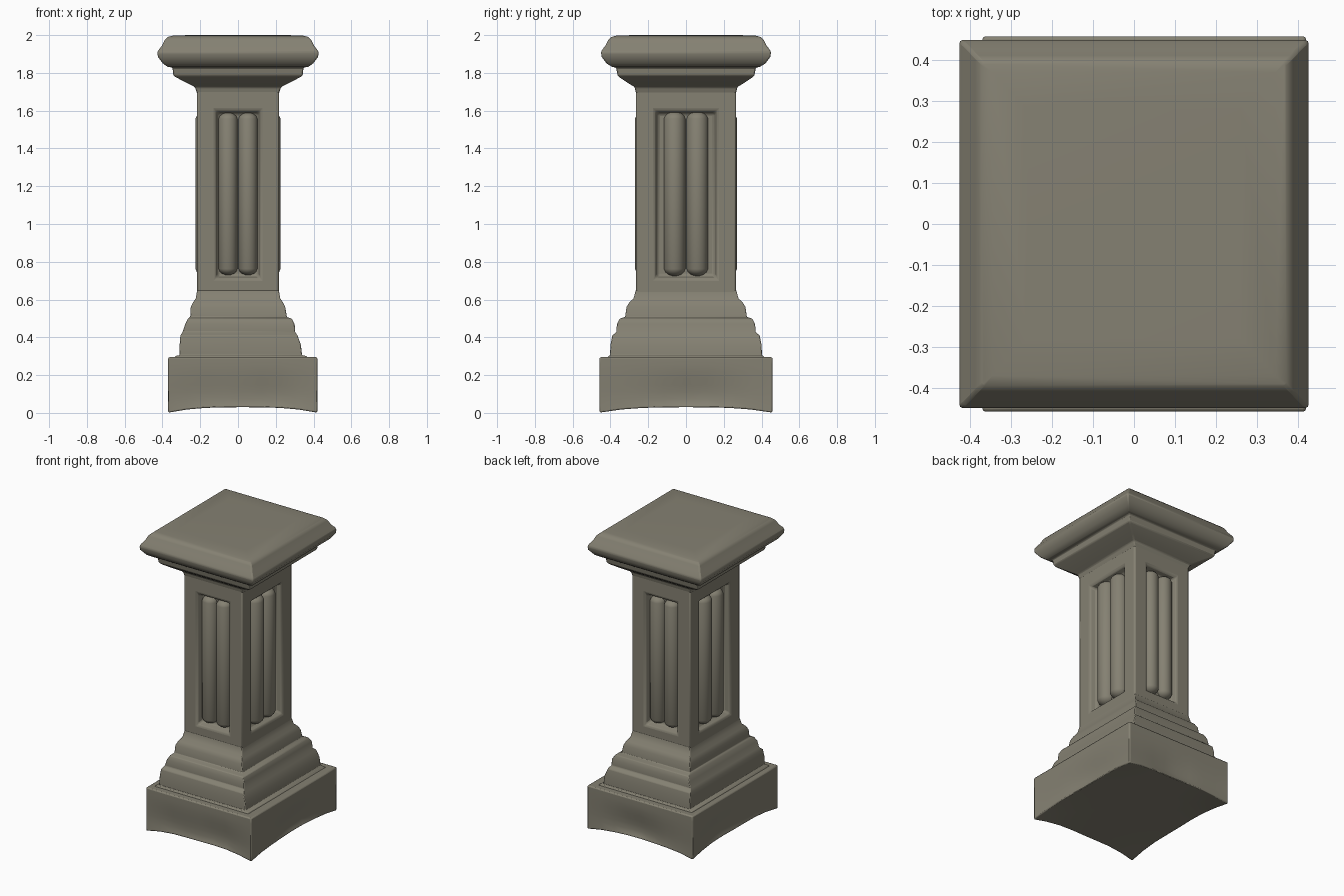
import bpy, bmesh
from math import sin
from mathutils import Vector

cube = bpy.data.objects.get("Cube")
if cube:
    bpy.data.objects.remove(cube, do_unlink=True)

stone = bpy.data.materials.new("weathered_stone")
stone.use_nodes = True
COLOUR = (0.235, 0.22, 0.17, 1)
stone.diffuse_color = COLOUR
stone.node_tree.nodes["Principled BSDF"].inputs["Base Color"].default_value = COLOUR


def finish(bm, name, bevel=0.0, limit=0.6, smooth=0.6):
    """Turn a bmesh into a stone object with softened edges."""
    bmesh.ops.recalc_face_normals(bm, faces=bm.faces)
    mesh = bpy.data.meshes.new(name)
    bm.to_mesh(mesh)
    bm.free()
    mesh.materials.append(stone)
    ob = bpy.data.objects.new(name, mesh)
    bpy.context.collection.objects.link(ob)
    if bevel:
        mod = ob.modifiers.new("soft_edges", "BEVEL")
        mod.width, mod.segments = bevel, 2
        mod.limit_method, mod.angle_limit = "ANGLE", limit
    bpy.ops.object.select_all(action="DESELECT")
    ob.select_set(True)
    bpy.context.view_layer.objects.active = ob
    bpy.ops.object.shade_smooth_by_angle(angle=smooth)
    return ob


def loft(bm, rings):
    """Stack rectangles (z, half width, half depth, x offset) into a closed solid."""
    loops = [[bm.verts.new((cx + sx * hx, sy * hy, z))
              for sx, sy in ((-1, -1), (1, -1), (1, 1), (-1, 1))]
             for z, hx, hy, cx in rings]
    for a, b in zip(loops, loops[1:]):
        for i in range(4):
            j = (i + 1) % 4
            bm.faces.new((a[i], a[j], b[j], b[i]))
    bm.faces.new(loops[0][::-1])
    bm.faces.new(loops[-1])


# Plinth: block worn hollow along its sides and underside
PX, PY, PH = 0.395, 0.458, 0.295
bm = bmesh.new()
bmesh.ops.create_cube(bm, size=2)
bmesh.ops.subdivide_edges(bm, edges=bm.edges[:], cuts=7, use_grid_fill=True)
for v in bm.verts:
    u, w, t = v.co
    x, y, z = u * PX, w * PY, (t + 1) / 2 * PH
    low = max(0, 1 - abs(t + 0.4))
    if abs(u) > 0.99:
        x -= u * 0.022 * (1 - w * w) * low * (1 + 0.4 * sin(5 * w + u))
    if abs(w) > 0.99:
        y -= w * 0.022 * (1 - u * u) * low * (1 + 0.4 * sin(5 * u + w))
    if t < -0.99:
        z = 0.03 * (1 - abs(u * w) ** 3)
    v.co = (x + 0.025, y, z)
finish(bm, "plinth", 0.022, 0.9, 0.7)

# Stepped base moulding
bm = bmesh.new()
loft(bm, [(0.27, 0.37, 0.43, 0.02), (0.302, 0.345, 0.41, 0.015),
          (0.305, 0.324, 0.402, 0.015), (0.36, 0.321, 0.40, 0.012),
          (0.41, 0.31, 0.39, 0.005), (0.428, 0.298, 0.368, 0.005),
          (0.47, 0.29, 0.366, 0.01), (0.498, 0.275, 0.352, 0.01),
          (0.508, 0.256, 0.322, 0.003), (0.56, 0.25, 0.315, 0),
          (0.585, 0.238, 0.30, 0), (0.605, 0.224, 0.278, 0),
          (0.65, 0.216, 0.266, 0)])
finish(bm, "base_moulding", 0.008)

# Shaft with a sunken panel on each side
SX, SY = 0.218, 0.266
LOW, HIGH = 0.71, 1.6
bm = bmesh.new()
loft(bm, [(0.6, SX, SY, 0), (1.74, SX, SY, 0)])
bmesh.ops.recalc_face_normals(bm, faces=bm.faces)
sides = [f for f in bm.faces if abs(f.normal.z) < 0.5]
for f in sides:
    on_x = abs(f.normal.x) > 0.5
    bmesh.ops.inset_region(bm, faces=[f], thickness=0.05)
    half = 0.165 if on_x else 0.12
    axis = 1 if on_x else 0
    for v in f.verts:
        v.co[axis] = half if v.co[axis] > 0 else -half
        v.co.z = HIGH if v.co.z > 1 else LOW
    bmesh.ops.inset_region(bm, faces=[f], thickness=0.022, depth=-0.045)
finish(bm, "shaft", 0.012, 0.5, 0.7)

# Paired round-ended reeds inside the panels
def reed(name, centre, radius):
    bm = bmesh.new()
    bmesh.ops.create_uvsphere(bm, u_segments=24, v_segments=9, radius=radius)
    for v in bm.verts:
        end = HIGH - 0.05 if v.co.z > 0 else LOW + 0.06
        v.co = Vector((centre[0] + v.co.x, centre[1] + v.co.y, end + v.co.z * 0.8))
    finish(bm, name, smooth=1.2)


for s, side in ((-1, "right"), (1, "left")):
    for face, label in ((-1, "front"), (1, "back")):
        reed(f"{label}_{side}_reed", (s * 0.053, face * (SY - 0.046), 0), 0.051)
    for k, label in ((-1, "front"), (1, "rear")):
        reed(f"{side}_side_{label}_reed", (s * (SX - 0.05), k * 0.06, 0), 0.058)

# Capital: flared neck, flat band and rounded top slab
bm = bmesh.new()
loft(bm, [(1.69, 0.216, 0.264, 0), (1.725, 0.228, 0.272, 0),
          (1.745, 0.268, 0.305, 0), (1.775, 0.325, 0.35, 0),
          (1.785, 0.342, 0.362, 0), (1.828, 0.347, 0.37, 0),
          (1.832, 0.372, 0.392, 0), (1.85, 0.398, 0.42, 0),
          (1.885, 0.424, 0.447, 0), (1.91, 0.427, 0.45, 0),
          (1.925, 0.418, 0.442, 0), (1.945, 0.402, 0.426, 0),
          (1.975, 0.388, 0.411, 0), (1.99, 0.372, 0.395, 0),
          (1.997, 0.345, 0.37, 0), (2.0, 0.26, 0.28, 0)])
finish(bm, "capital", 0.007)
